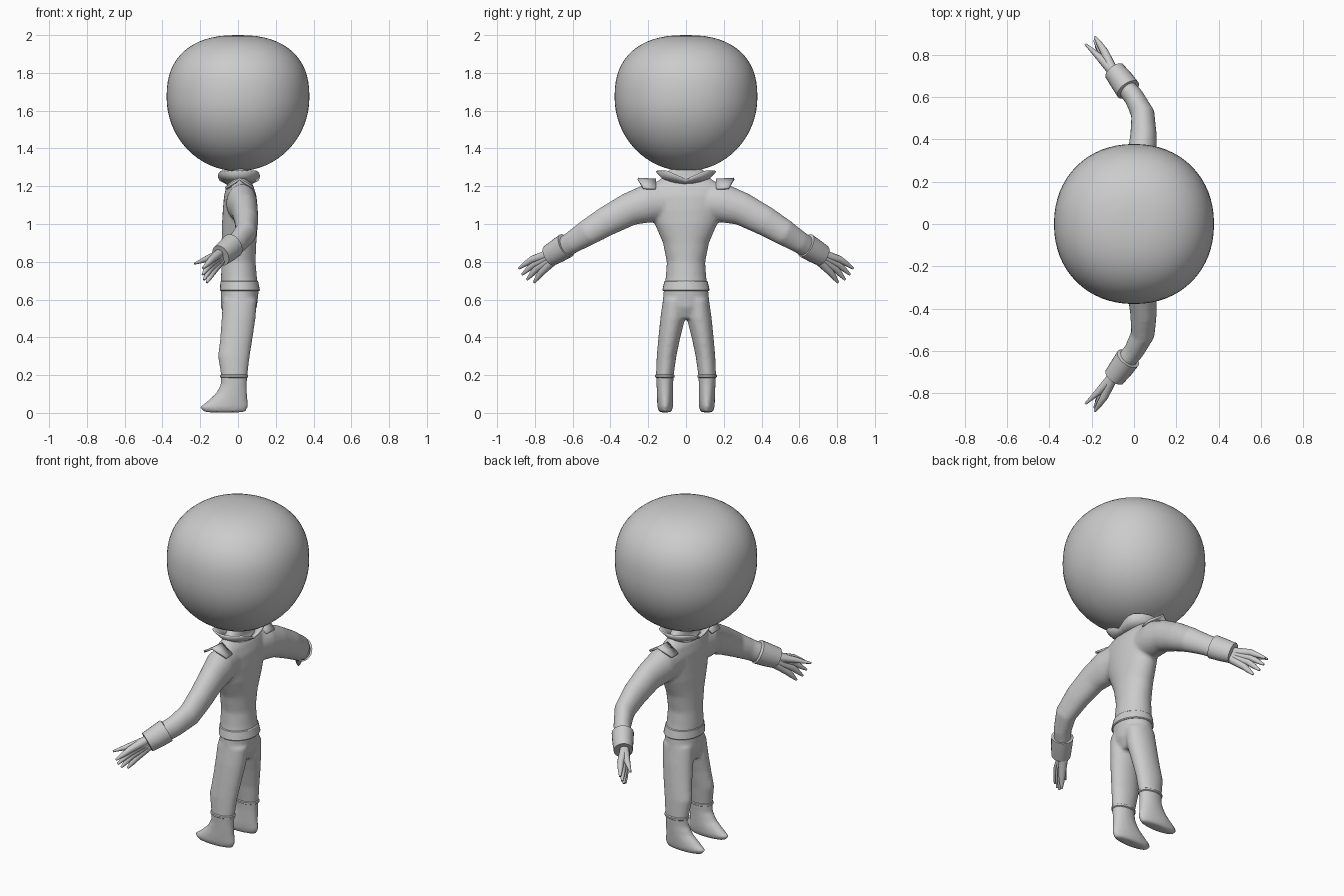
import bpy, bmesh, math
from mathutils import Vector

if "Cube" in bpy.data.objects:
    bpy.data.objects.remove(bpy.data.objects["Cube"])

grey = bpy.data.materials.new("plain grey")
grey.diffuse_color = (0.6, 0.6, 0.6, 1)
grey.use_nodes = True
grey.node_tree.nodes["Principled BSDF"].inputs["Base Color"].default_value = grey.diffuse_color


def finish(bm, name, angle=50):
    bmesh.ops.recalc_face_normals(bm, faces=bm.faces[:])
    me = bpy.data.meshes.new(name)
    bm.to_mesh(me)
    bm.free()
    me.materials.append(grey)
    ob = bpy.data.objects.new(name, me)
    bpy.context.collection.objects.link(ob)
    bpy.ops.object.select_all(action='DESELECT')
    ob.select_set(True)
    bpy.context.view_layer.objects.active = ob
    bpy.ops.object.shade_smooth_by_angle(angle=math.radians(angle))
    return ob


def skin(bm, rings, caps=True):
    """Bridge rings of points into a tube."""
    vs = [[bm.verts.new(p) for p in ring] for ring in rings]
    n = len(vs[0])
    for a, b in zip(vs, vs[1:]):
        for i in range(n):
            bm.faces.new((a[i], a[(i + 1) % n], b[(i + 1) % n], b[i]))
    if caps:
        bm.faces.new(vs[0])
        bm.faces.new(vs[-1])


def oval(x, y, z, rx, ry, n=32, e=2.0):
    pts = []
    for i in range(n):
        a = 2 * math.pi * i / n
        c, s = math.cos(a), math.sin(a)
        pts.append(Vector((x + rx * math.copysign(abs(c) ** (2 / e), c),
                           y + ry * math.copysign(abs(s) ** (2 / e), s), z)))
    return pts


def tube(bm, path, side=1, tall=1.0, n=16, caps=True):
    """Sweep an oval along (x, y, z, radius) points; side mirrors in y."""
    ps = [Vector((p[0], p[1] * side, p[2])) for p in path]
    rings = []
    for i, p in enumerate(ps):
        t = (ps[min(i + 1, len(ps) - 1)] - ps[max(i - 1, 0)]).normalized()
        u = t.cross(Vector((0, 0, 1))).normalized()
        v = u.cross(t)
        r = path[i][3]
        rings.append([p + u * r * math.cos(2 * math.pi * k / n)
                      + v * r * tall * math.sin(2 * math.pi * k / n) for k in range(n)])
    skin(bm, rings, caps)


# Head: rounded block, flatter on top than below
bm = bmesh.new()
rings = []
for i in range(33):
    a = -math.pi / 2 + math.pi * (i + 0.15) / 32.3
    e, h = (2.4, 0.33) if a > 0 else (2.0, 0.39)
    r = 0.378 * math.cos(a) ** (2 / e)
    z = 1.67 + h * math.copysign(abs(math.sin(a)) ** (2 / e), a)
    rings.append(oval(0, 0, z, r, r, 64, 2.12))
skin(bm, rings)
finish(bm, "head")

# Body suit: torso, legs with feet, and arms fused into one smooth skin
torso = [(.5, 0, .07, .08), (.56, .005, .095, .125), (.65, .01, .1, .118),
         (.72, .005, .095, .107), (.8, .003, .09, .102), (.9, .005, .092, .122),
         (1.0, .01, .095, .165), (1.08, .012, .092, .19), (1.15, .012, .086, .21),
         (1.2, .01, .072, .2), (1.24, .01, .05, .13), (1.32, .01, .045, .06)]
leg = [(.6, .01, .062, .09, .06), (.5, .003, .07, .09, .066), (.4, -.008, .088, .086, .058),
       (.3, -.022, .103, .084, .052), (.2, -.02, .112, .07, .047), (.15, -.022, .112, .069, .044),
       (.1, -.035, .111, .084, .043), (.06, -.057, .11, .108, .043),
       (.03, -.075, .11, .129, .041), (.003, -.07, .11, .108, .032)]
arm = [(.01, .08, 1.12, .075), (.02, .2, 1.11, .082), (.035, .3, 1.078, .07),
       (.045, .42, 1.015, .063), (.042, .52, .955, .056), (.0, .6, .905, .048),
       (-.06, .67, .86, .045)]
bm = bmesh.new()
skin(bm, [oval(x, 0, z, rx, ry) for z, x, rx, ry in torso])
for s in (1, -1):
    skin(bm, [oval(x, y * s, z, rx, ry) for z, x, y, rx, ry in leg])
    tube(bm, arm, s, 1.25, 24)
body = finish(bm, "body_suit", 180)
m = body.modifiers.new("fuse", 'REMESH')
m.mode, m.voxel_size, m.use_smooth_shade = 'VOXEL', 0.01, True
m = body.modifiers.new("soften", 'SMOOTH')
m.factor, m.iterations = 0.5, 5

# Belt
bm = bmesh.new()
skin(bm, [oval(.01, 0, .645, .101, .12), oval(.01, 0, .65, .106, .125),
          oval(.007, 0, .695, .1, .115), oval(.007, 0, .7, .095, .108)])
finish(bm, "belt", 30)

# Collar: flared ring, notched at front and back
bm = bmesh.new()
top = oval(.005, 0, 1.283, .128, .152, 32)
for p in top:
    p.z -= .045 * max(0, 1 - abs(p.y) / .1)
    p.x -= math.copysign(.03 * max(0, 1 - abs(p.y) / .1), p.x)
skin(bm, [oval(.005, 0, 1.215, .055, .09), top], caps=False)
ob = finish(bm, "collar", 30)
ob.modifiers.new("thickness", 'SOLIDIFY').thickness = 0.01

fingers = [((-.09, .70, .85), (-.14, .815, .812), (-.185, .885, .765)),
           ((-.09, .70, .838), (-.147, .805, .788), (-.187, .868, .732)),
           ((-.09, .70, .825), (-.147, .79, .765), (-.18, .842, .705)),
           ((-.09, .70, .81), (-.135, .765, .745), (-.165, .805, .69))]
thumb = ((-.09, .71, .845), (-.165, .79, .815), (-.23, .85, .79))

for s, label in ((1, "left"), (-1, "right")):
    # Boot trim
    bm = bmesh.new()
    skin(bm, [oval(-.02, .112 * s, z, .068 + d, .046 + d)
              for z, d in ((.186, 0), (.19, .006), (.2, .006), (.204, 0))])
    finish(bm, "boot_trim_" + label, 30)

    # Sleeve cuff, standing out from the arm
    bm = bmesh.new()
    tube(bm, [(-.025, .632, .888, .045), (-.028, .635, .886, .06), (-.06, .68, .858, .057),
              (-.092, .722, .833, .052), (-.092, .722, .833, .038)], s, 1.12, 24)
    finish(bm, "cuff_" + label, 40)

    # Hand: fingers that merge into the palm
    bm = bmesh.new()
    for f in fingers:
        mid = (Vector(f[1]) + Vector(f[2])) / 2
        tube(bm, [(*f[0], .026), (*f[1], .019), (*mid, .014), (*f[2], .006)], s, 1, 12)
    tube(bm, [(*thumb[0], .026), (*thumb[1], .017), (*thumb[2], .005)], s, 1, 12)
    finish(bm, "hand_" + label)

    # Shoulder flap: creased plate flaring outwards
    bm = bmesh.new()
    rows = []
    for t in (-1, -.5, 0, .5, 1):
        x, k = .008 + .078 * t, abs(t)
        rows.append([bm.verts.new((x * .9, s * .16, 1.24 - .05 * k)),
                     bm.verts.new((x, s * (.255 - .03 * k), 1.245 - .05 * k))])
    for a, b in zip(rows, rows[1:]):
        bm.faces.new((a[0], a[1], b[1], b[0]))
    ob = finish(bm, "shoulder_flap_" + label, 20)
    ob.modifiers.new("thickness", 'SOLIDIFY').thickness = 0.012
